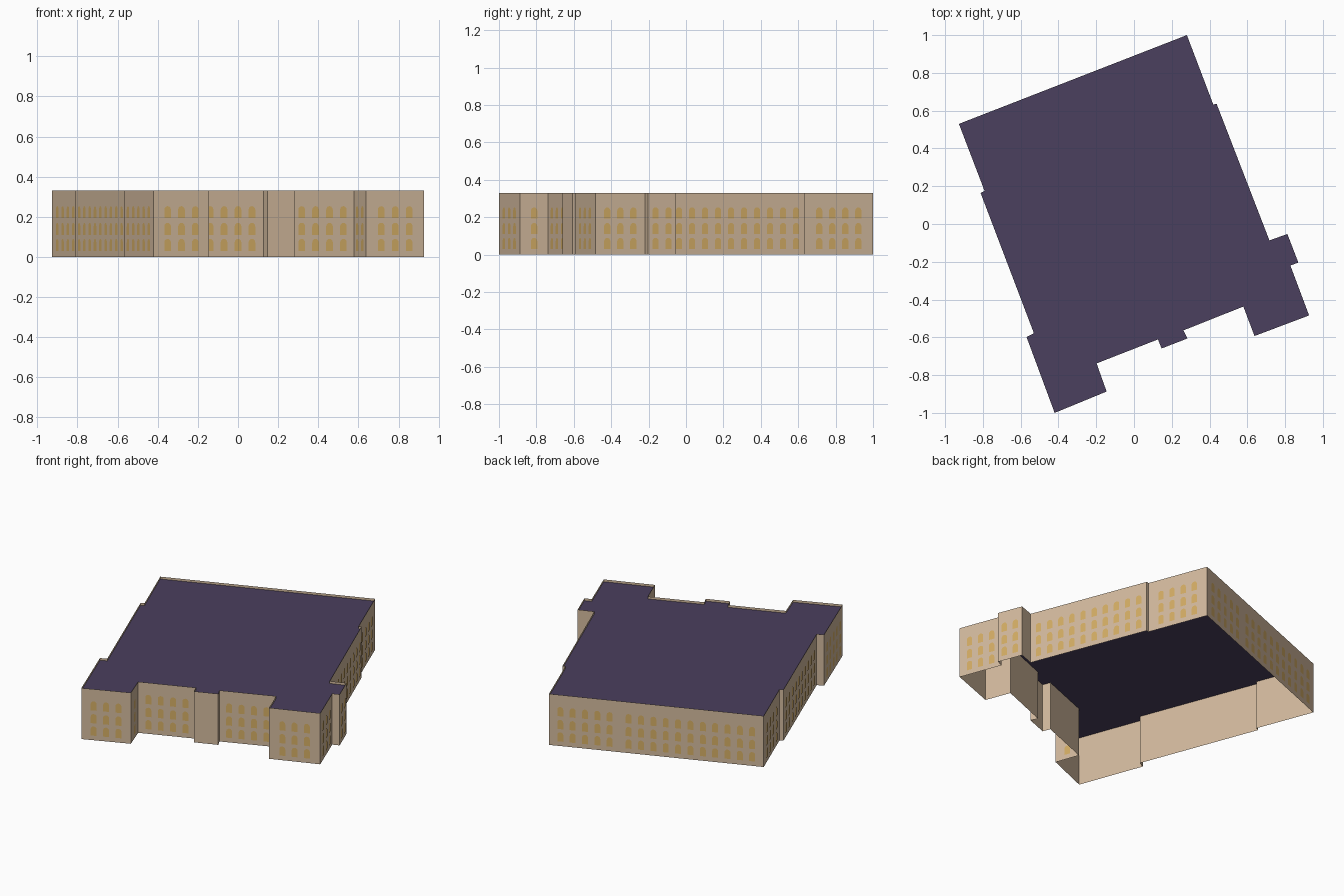
import bpy
import math
from mathutils import Vector

if "Cube" in bpy.data.objects:
    bpy.data.objects.remove(bpy.data.objects["Cube"], do_unlink=True)

WALL_TOP = 0.33
DECK = 0.315
SPACING = 0.0745       # distance between window columns
BAY_GAP = 0.04         # extra gap between two groups of columns
WIDTH, HEIGHT = 0.036, 0.06
SILLS = (0.03, 0.11, 0.193)
PROUD = 0.002

# Footprint corners, clockwise from above, each with the number of window
# columns (in groups) on the wall that runs to the next corner
FOOTPRINT = [
    ((-0.927, 0.53), (11, 5)),    # back wall
    ((0.28, 1.0), (4,)),          # left side
    ((0.42, 0.632), ()),
    ((0.437, 0.637), (10,)),
    ((0.717, -0.087), ()),
    ((0.812, -0.053), (2,)),      # side porch
    ((0.87, -0.204), ()),
    ((0.828, -0.22), (3,)),       # left front wing
    ((0.927, -0.484), (3,)),
    ((0.638, -0.593), (2,)),
    ((0.579, -0.437), (4,)),      # front wall
    ((0.262, -0.563), ()),
    ((0.283, -0.606), ()),        # entrance block
    ((0.146, -0.659), ()),
    ((0.127, -0.611), (4,)),
    ((-0.198, -0.738), (1,)),     # right front wing
    ((-0.145, -0.887), (3,)),
    ((-0.42, -1.0), (5,)),
    ((-0.569, -0.598), ()),
    ((-0.53, -0.578), (10,)),     # right side
    ((-0.812, 0.164), ()),
    ((-0.791, 0.175), (4,)),
]


def make_material(name, rgb):
    mat = bpy.data.materials.new(name)
    mat.use_nodes = True
    colour = (*rgb, 1.0)
    mat.diffuse_color = colour
    mat.node_tree.nodes["Principled BSDF"].inputs["Base Color"].default_value = colour
    return mat


def make_object(name, verts, faces, mat):
    mesh = bpy.data.meshes.new(name)
    mesh.from_pydata(verts, [], faces)
    mesh.materials.append(mat)
    mesh.update()
    obj = bpy.data.objects.new(name, mesh)
    bpy.context.collection.objects.link(obj)
    return obj


def column_centres(length, groups):
    """Distances along a wall of its window columns, centred as a whole."""
    offsets, at = [], 0.0
    for count in groups:
        offsets += [at + i * SPACING for i in range(count)]
        at += count * SPACING + BAY_GAP
    shift = (length - offsets[-1]) / 2 if offsets else 0
    return [o + shift for o in offsets]


def arch_outline():
    """Window outline as (along, up) pairs: straight jambs and a round head."""
    r = WIDTH / 2
    head = [(-r * math.cos(math.pi * i / 6), HEIGHT - r + r * math.sin(math.pi * i / 6))
            for i in range(7)]
    return [(-r, 0)] + head + [(r, 0)]


stone = make_material("tan stone", (0.65, 0.49, 0.34))
glass = make_material("amber glass", (0.66, 0.42, 0.13))
roofing = make_material("purple slate", (0.070, 0.050, 0.112))

corners = [Vector((*point, 0)) for point, _ in FOOTPRINT]
n = len(corners)
up = Vector((0, 0, 1))

# Outer walls: a single shell, open underneath, rising past the roof as a parapet
wall_verts = corners + [c + up * WALL_TOP for c in corners]
wall_faces = [(i, i + n, (i + 1) % n + n, (i + 1) % n) for i in range(n)]
make_object("outer_walls", wall_verts, wall_faces, stone)

# Flat roof deck just below the parapet top
make_object("roof_deck", [c + up * DECK for c in corners],
            [tuple(reversed(range(n)))], roofing)

# Arched windows: thin plates on the walls, three storeys high
verts, faces = [], []
outline = arch_outline()
for i, (_, groups) in enumerate(FOOTPRINT):
    start, end = corners[i], corners[(i + 1) % n]
    along = (end - start).normalized()
    outward = up.cross(along)
    for distance in column_centres((end - start).length, groups):
        for sill in SILLS:
            base = start + along * distance + outward * PROUD + up * sill
            first = len(verts)
            verts += [base + along * a + up * h for a, h in outline]
            faces.append(tuple(range(first, len(verts))))
make_object("arched_windows", verts, faces, glass)
